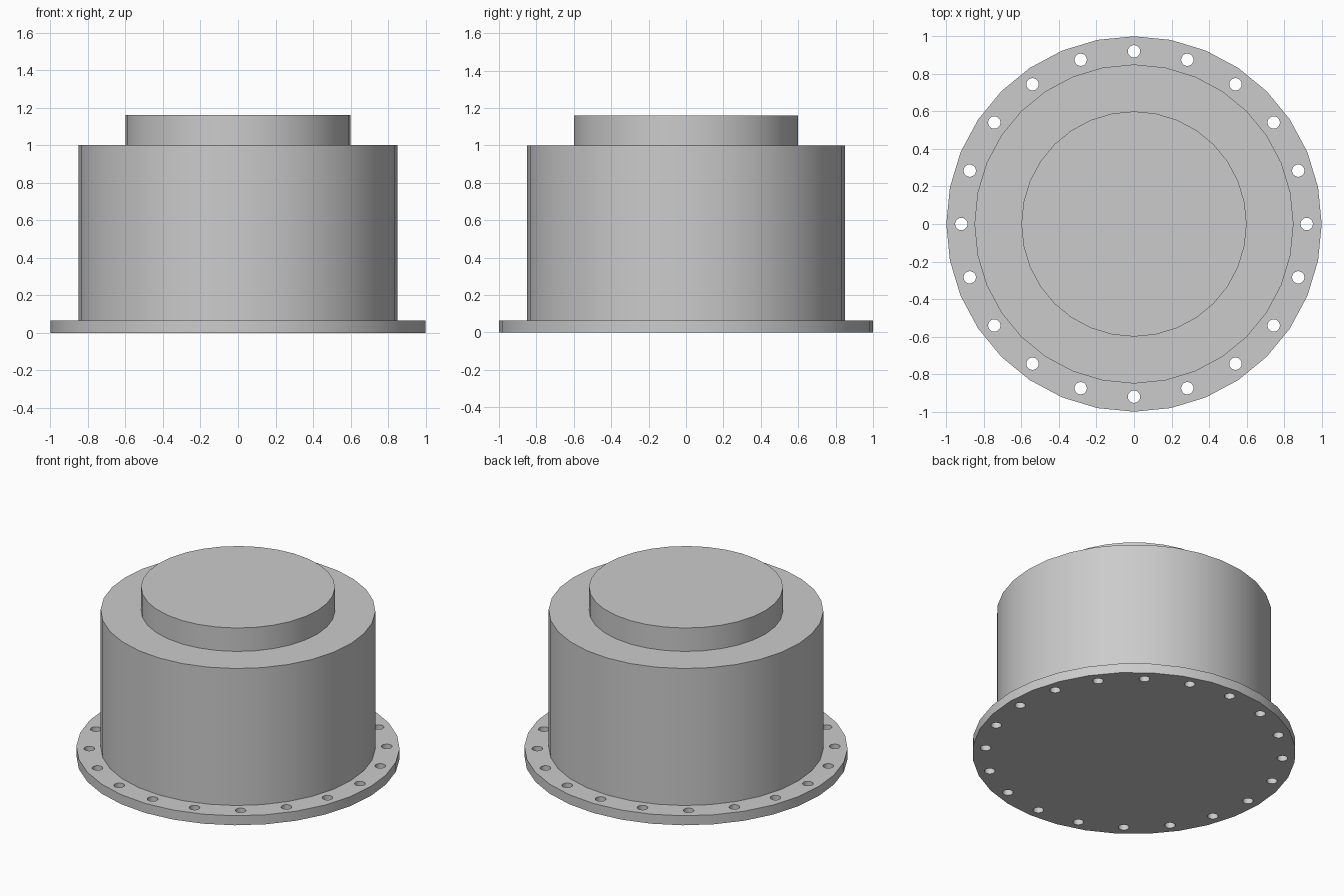
import bpy, bmesh
from math import cos, sin, pi, radians

SEGMENTS = 32
HOLES = 20

old = bpy.data.objects.get("Cube")
if old:
    bpy.data.objects.remove(old, do_unlink=True)

# One plain grey for the whole casting
grey = bpy.data.materials.new("plain_grey")
grey.use_nodes = True
colour = (0.6, 0.6, 0.6, 1)
grey.diffuse_color = colour
grey.node_tree.nodes["Principled BSDF"].inputs["Base Color"].default_value = colour


def make_object(name, bm):
    bmesh.ops.recalc_face_normals(bm, faces=bm.faces)
    mesh = bpy.data.meshes.new(name)
    bm.to_mesh(mesh)
    bm.free()
    mesh.materials.append(grey)
    obj = bpy.data.objects.new(name, mesh)
    bpy.context.collection.objects.link(obj)
    return obj


def ring(bm, radius, z, sides, cx=0, cy=0):
    return [bm.verts.new((cx + radius * cos(2 * pi * i / sides),
                          cy + radius * sin(2 * pi * i / sides), z))
            for i in range(sides)]


def turned(bm, profile, sides, cx=0, cy=0):
    """Closed solid of revolution from (radius, height) points."""
    rings = [ring(bm, r, z, sides, cx, cy) for r, z in profile]
    bm.faces.new(rings[0])
    bm.faces.new(rings[-1])
    for low, high in zip(rings, rings[1:]):
        for i in range(sides):
            j = (i + 1) % sides
            bm.faces.new((low[i], low[j], high[j], high[i]))


# Stepped body: bolt flange, drum and raised cap
bm = bmesh.new()
turned(bm, [(1, 0), (1, 0.065), (0.85, 0.065), (0.85, 1),
            (0.6, 1), (0.6, 1.16)], SEGMENTS)
housing = make_object("flanged_housing", bm)

# Ring of bolt holes through the flange
bm = bmesh.new()
for k in range(HOLES):
    a = 2 * pi * k / HOLES
    turned(bm, [(0.033, -0.1), (0.033, 0.2)], 20, 0.92 * cos(a), 0.92 * sin(a))
cutter = make_object("bolt_hole_cutter", bm)
cutter.hide_render = True

cut = housing.modifiers.new("bolt_holes", "BOOLEAN")
cut.operation = "DIFFERENCE"
cut.solver = "EXACT"
cut.object = cutter

bpy.ops.object.select_all(action="DESELECT")
bpy.context.view_layer.objects.active = housing
housing.select_set(True)
bpy.ops.object.modifier_apply(modifier=cut.name)
bpy.data.objects.remove(cutter, do_unlink=True)

# Smooth walls with crisp rims
bpy.ops.object.shade_smooth_by_angle(angle=radians(30))
